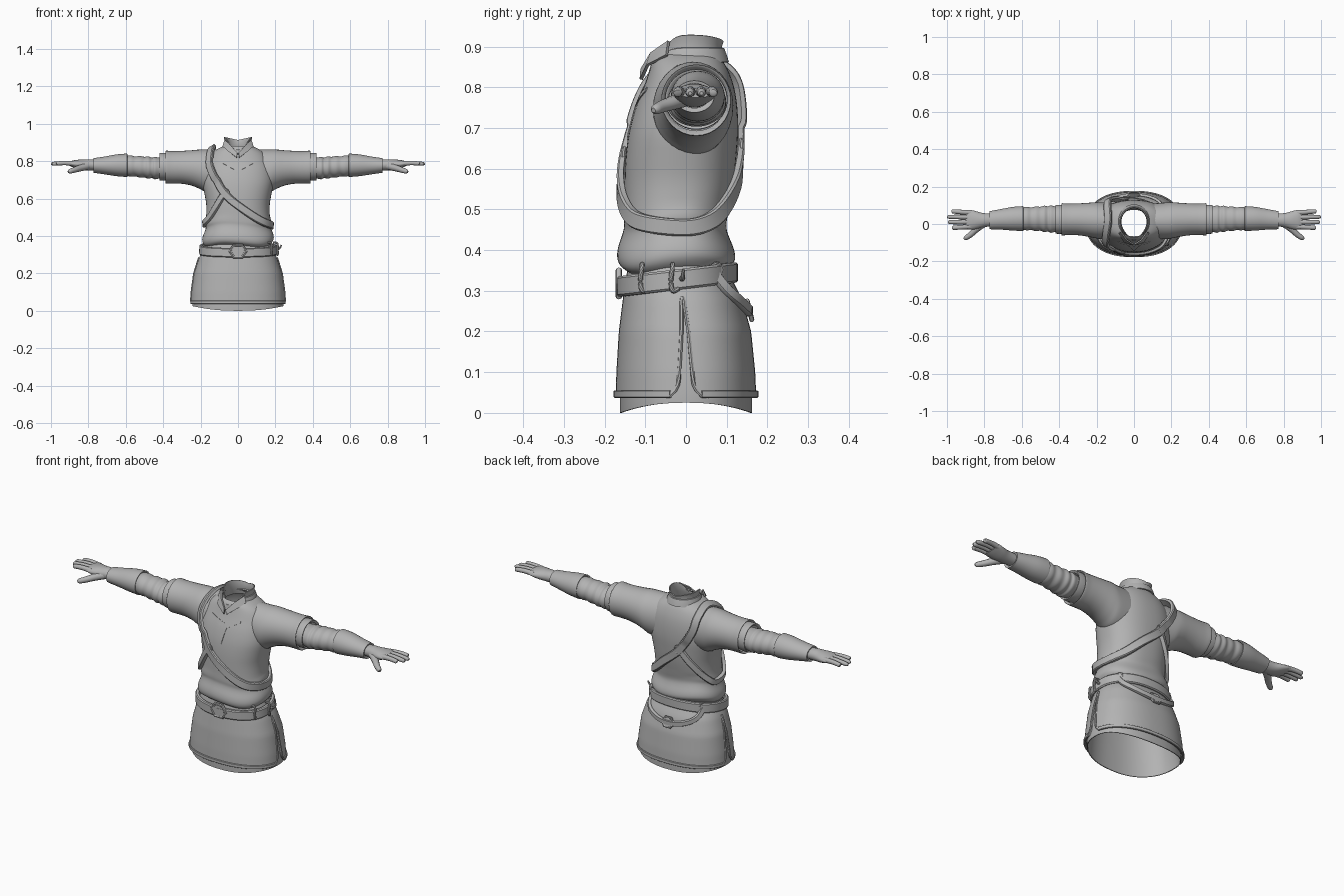
import bpy, bmesh, math
from mathutils import Vector

if "Cube" in bpy.data.objects:
    bpy.data.objects.remove(bpy.data.objects["Cube"])

grey = bpy.data.materials.new("cloth grey")
grey.diffuse_color = (0.45, 0.45, 0.45, 1)
grey.use_nodes = True
grey.node_tree.nodes["Principled BSDF"].inputs["Base Color"].default_value = grey.diffuse_color


# ---------- helpers ----------
def finish(name, bm, thick=0, mirror=False):
    bmesh.ops.recalc_face_normals(bm, faces=bm.faces)
    me = bpy.data.meshes.new(name)
    bm.to_mesh(me)
    bm.free()
    ob = bpy.data.objects.new(name, me)
    bpy.context.collection.objects.link(ob)
    me.materials.append(grey)
    if thick:
        m = ob.modifiers.new("thick", 'SOLIDIFY')
        m.thickness, m.offset = abs(thick), (1 if thick < 0 else -1)
    if mirror:
        ob.modifiers.new("mirror", 'MIRROR').use_mirror_merge = False
    return ob


def loft(name, rings, closed=True, cap=False, loop=False, **kw):
    bm = bmesh.new()
    rows = [[bm.verts.new(p) for p in r] for r in rings]
    n = len(rows[0])
    for k in range(len(rows) if loop else len(rows) - 1):
        a, b = rows[k], rows[(k + 1) % len(rows)]
        for i in range(n if closed else n - 1):
            j = (i + 1) % n
            bm.faces.new((a[i], a[j], b[j], b[i]))
    if cap:
        bm.faces.new(rows[0])
        bm.faces.new(rows[-1])
    return finish(name, bm, **kw)


def spline(pts, n=4, closed=False):
    pts = [Vector(p) for p in pts]
    c, out = len(pts), []
    get = (lambda i: pts[i % c]) if closed else (lambda i: pts[max(0, min(c - 1, i))])
    for i in range(c if closed else c - 1):
        p0, p1, p2, p3 = (get(i + k) for k in (-1, 0, 1, 2))
        for s in range(n):
            t = s / n
            out.append(0.5 * (2 * p1 + (p2 - p0) * t + (2 * p0 - 5 * p1 + 4 * p2 - p3) * t * t
                              + (3 * p1 - p0 - 3 * p2 + p3) * t ** 3))
    return out if closed else out + [pts[-1]]


def prof(P, z):
    z = max(P[0][0], min(P[-1][0], z))
    for a, b in zip(P, P[1:]):
        if z <= b[0]:
            t = (z - a[0]) / (b[0] - a[0])
            return [u + (v - u) * t for u, v in zip(a, b)]


E = 2.3  # slightly squared ellipse


def around(row, a):
    z, hx, yf, yb = row
    c, s = math.cos(a), math.sin(a)
    p = lambda v: math.copysign(abs(v) ** (2 / E), v)
    return Vector((hx * p(c), (yf + yb) / 2 + (yb - yf) / 2 * p(s), z))


def snap(P, p, off=0.004):
    z, hx, yf, yb = prof(P, p.z)
    yc, hy = (yf + yb) / 2, (yb - yf) / 2
    f = (abs(p.x / hx) ** E + abs((p.y - yc) / hy) ** E) ** (1 / E)
    if p.z < 0.7 or f < 1:
        f = max(f, 1e-4)
        p = Vector((p.x / f, yc + (p.y - yc) / f, p.z))
    return p + Vector((p.x, p.y - yc, 0)).normalized() * off


def front_y(P, x, z, sign=-1):
    _, hx, yf, yb = prof(P, z)
    return (yf + yb) / 2 + sign * (yb - yf) / 2 * max(0, 1 - abs(x / hx) ** E) ** (1 / E)


def ribbon(name, pts, w, th=0.012, loop=False):
    rings, n = [], len(pts)
    for i, p in enumerate(pts):
        a = pts[i - 1] if loop or i else p
        b = pts[(i + 1) % n] if loop or i < n - 1 else p
        t = (b - a).normalized()
        nrm = p - Vector((p.x * 0.3, 0, min(p.z, 0.72)))
        nrm = (nrm - t * nrm.dot(t)).normalized()
        s = t.cross(nrm) * w / 2
        o = nrm * th
        rings.append([p - s - o * .4, p + s - o * .4, p + s + o * .6, p + s * .8 + o,
                      p - s * .8 + o, p - s + o * .6])
    return loft(name, rings, cap=not loop, loop=loop)


def tube(name, pts, radii, seg=10, **kw):
    rings = []
    for i, p in enumerate(pts):
        d = pts[min(i + 1, len(pts) - 1)] - pts[max(i - 1, 0)]
        q = d.to_track_quat('Z', 'Y')
        r = radii(i / (len(pts) - 1))
        rings.append([p + q @ Vector((r * math.cos(k * math.tau / seg), r * math.sin(k * math.tau / seg), 0))
                      for k in range(seg)])
    return loft(name, rings, cap=True, **kw)


def arm(name, rows, n=4, seg=32):
    rings = [[(x, yc + ry * math.cos(k * math.tau / seg), zc + rz * math.sin(k * math.tau / seg))
              for k in range(seg)] for x, zc, yc, rz, ry in spline5(rows, n)]
    return loft(name, rings, cap=True, mirror=True) if name == "palm" else loft(name, rings, mirror=True)


def spline5(rows, n):
    # two passes, as vectors hold position and radii separately
    a = spline([r[:3] for r in rows], n)
    b = spline([(r[3], r[4], 0) for r in rows], n)
    return [(*u, v[0], v[1]) for u, v in zip(a, b)]


SEG = 64
ANG = [k * math.tau / SEG for k in range(SEG)]

# ---------- torso: rows are z, half width, front y, back y ----------
TORSO = [(.345, .165, -.14, .10), (.36, .182, -.162, .105), (.38, .191, -.169, .12), (.405, .188, -.166, .118),
         (.435, .176, -.156, .106), (.455, .172, -.152, .10), (.475, .176, -.153, .10), (.51, .17, -.152, .107),
         (.57, .17, -.151, .118), (.63, .18, -.148, .124), (.69, .19, -.14, .128), (.75, .185, -.124, .126),
         (.80, .17, -.104, .118), (.84, .145, -.09, .104), (.865, .11, -.082, .09), (.88, .078, -.07, .08)]
rings = []
for a4, b4 in zip(spline([r[:3] for r in TORSO], 3), spline([(r[3], 0, 0) for r in TORSO], 3)):
    row = (*a4, b4[0])
    ring = [around(row, a) for a in ANG]
    if row[0] < .5:  # soft folds of the blouse
        for p, a in zip(ring, ANG):
            p.z += .008 * math.sin(3 * a + 1)
    rings.append(ring)
loft("tunic_torso", rings, thick=.006)

# ---------- skirt ----------
SKIRT = [(.03, .254, -.173, .173), (.10, .249, -.171, .17), (.20, .235, -.165, .16),
         (.28, .21, -.155, .138), (.33, .186, -.148, .112), (.37, .17, -.14, .10)]


def under(z, a):
    p = around(prof(SKIRT, max(z, .03)), a)
    p = Vector((p.x * .955, p.y * .94, z))
    p.z += .025 * math.cos(a) ** 2 * max(0, 1 - z / .1)
    return p


loft("under_skirt", [[under(z, a) for a in ANG] for z in (0, .006, .03, .06, .1, .2, .28, .34)], thick=.004)

# front and back panels with a slit on each side
for name, s in (("front", -1), ("back", 1)):
    rows = []
    for i in range(25):
        z = .042 + (.365 - .042) * i / 24
        w = max(0, (.28 - z) / .24)
        gap = .02 + .10 * w + .12 * max(0, (.075 - z) / .035) ** 2 if z < .28 else 0
        rows.append([around(prof(SKIRT, z), s * (gap ** 1.15 + (math.pi - 2 * gap ** 1.15) * k / 40))
                     for k in range(41)])
    loft(name + "_skirt_panel", rows, closed=False, thick=.008)
    low = sum(1 for r in rows if r[0].z < .28)
    edge = [r[0] for r in rows[low:0:-1]] + rows[0] + [r[-1] for r in rows[1:low + 1]]
    tube(name + "_panel_trim", edge, lambda t: .005, 6)
    ribbon(name + "_hem_band", [p + Vector((0, 0, .004)) for p in rows[0]], .018, .005)

# ---------- sleeves and arms: rows are x, z, y, z radius, y radius ----------
arm("sleeve", [(.11, .745, .015, .118, .095), (.17, .748, .017, .114, .098), (.205, .757, .02, .105, .096),
               (.25, .764, .023, .094, .09), (.30, .767, .025, .088, .085), (.35, .767, .025, .087, .084),
               (.383, .768, .025, .088, .086), (.386, .768, .025, .084, .082), (.375, .768, .025, .075, .075)])
arm("sleeve_cuff", [(.36, .77, .025, .07, .072), (.385, .77, .025, .074, .077), (.415, .77, .025, .074, .077),
                    (.42, .77, .025, .071, .074), (.412, .77, .025, .06, .064)])
arm("lower_sleeve", [(.36, .765, .026, .052, .06), (.42, .763, .026, .056, .068), (.445, .763, .026, .06, .073),
                     (.46, .764, .027, .054, .067), (.48, .766, .027, .06, .071), (.50, .768, .028, .055, .064),
                     (.525, .77, .028, .058, .066), (.55, .772, .028, .053, .06), (.575, .774, .029, .057, .063),
                     (.61, .777, .029, .05, .055)])
arm("bracer", [(.60, .778, .029, .05, .055), (.592, .778, .029, .06, .064), (.60, .778, .029, .062, .066),
               (.65, .778, .028, .058, .063), (.71, .777, .025, .048, .055), (.765, .777, .021, .04, .049),
               (.772, .777, .021, .038, .047), (.768, .777, .021, .028, .036)])
arm("palm", [(.74, .778, .021, .027, .034), (.79, .78, .021, .03, .036), (.82, .78, .02, .029, .041),
             (.85, .782, .021, .026, .049), (.88, .785, .023, .019, .053), (.90, .786, .024, .011, .05)])
for name, y0, y1, tip in (("index", -.014, -.02, .97), ("middle", .011, .01, .995),
                          ("ring", .036, .038, 1.0), ("little", .06, .067, .975)):
    pts = spline([(.87, y0, .786), (.92, (y0 + y1) / 2, .79), (.96, y1, .788), (tip, y1, .785)], 4)
    tube(name + "_finger", pts, lambda t: .0135 - .003 * t if t < .9 else .0105 - .06 * (t - .9), mirror=True)
tube("thumb", spline([(.80, .005, .775), (.84, -.025, .764), (.875, -.058, .753), (.908, -.08, .743)], 4),
     lambda t: .021 - .009 * t if t < .9 else .0129 - .07 * (t - .9), mirror=True)

# ---------- collar ----------
def collar(a, r, z, drop, yc=.012):
    f = max(0, -math.sin(a)) ** 4
    return Vector((r * math.cos(a), yc + r * 1.06 * math.sin(a) - .016 * f, z - drop * f))


loft("inner_collar", [[collar(a, r, z + lift * abs(math.cos(a)), d) for a in ANG] for r, z, lift, d in
                      ((.074, .85, 0, .01), (.068, .88, 0, .03), (.067, .90, .01, .05), (.071, .913, .016, .075))],
     thick=.005)
loft("folded_collar", [[collar(a, r, z, d) for a in ANG] for r, z, d in
                       ((.07, .898, .035), (.077, .896, .036), (.083, .88, .045), (.088, .862, .045))], thick=.006)
for s in (-1, 1):
    lapel = [[(s * .072, -.045, .915), (s * .04, -.088, .885), (s * .004, -.112, .845)],
             [(s * .083, -.05, .88), (s * .055, -.098, .855), (s * .008, -.114, .82)]]
    loft("collar_lapel", lapel, closed=False, thick=.008)

# ---------- chest emblem plate, draped over the chest ----------
def emblem_low(x):
    return .745 + .045 * abs(x) / .085 - max(0, .075 * (1 - abs(x) / .018))


xs = [-.085 + .17 * k / 34 for k in range(35)]
rows = []
for j in range(6):
    row = []
    for x in xs:
        up = .775 + .025 * abs(x) / .085
        z = emblem_low(x) + (up - emblem_low(x)) * j / 5
        row.append((x, front_y(TORSO, x, z) - .003, z))
    rows.append(row)
loft("chest_emblem", rows, closed=False, thick=.006)


# ---------- harness straps ----------
def on(x, z, sign=-1):
    return (x, front_y(TORSO, x, z, sign), z)


main = spline([(-.13, .02, .872), (-.142, -.06, .835), (-.14, -.108, .76), on(-.07, .63), on(.03, .54),
               on(.13, .475), (.185, 0, .455), on(.13, .48, 1), on(.05, .555, 1), on(-.05, .65, 1),
               (-.12, .125, .76), (-.135, .10, .835)], 8, True)
ribbon("shoulder_strap", [snap(TORSO, p, .007) for p in main], .042, loop=True)
side = spline([on(-.07, .63), on(-.12, .545), on(-.16, .485), (-.18, 0, .46), on(-.15, .495, 1),
               on(-.10, .575, 1), on(-.05, .65, 1)], 8)
ribbon("side_strap", [snap(TORSO, p, .005) for p in side], .032)


def ring(name, loc, size, direction, seg=16, minor=.3, stretch=1):
    q = Vector(direction).to_track_quat('Z', 'Y')
    bpy.ops.mesh.primitive_torus_add(major_segments=seg, minor_segments=8, major_radius=size,
                                     minor_radius=size * minor, location=loc, rotation=q.to_euler())
    ob = bpy.context.object
    ob.name, ob.scale = name, (stretch, 1, 1)
    ob.data.materials.append(grey)
    bpy.ops.mesh.primitive_cylinder_add(vertices=seg, radius=size * .9, depth=.01, location=loc,
                                        rotation=q.to_euler())
    ob = bpy.context.object
    ob.name, ob.scale = name + "_plate", (stretch, 1, 1)
    ob.data.materials.append(grey)


ring("front_strap_ring", (-.07, -.15, .63), .02, (-.25, -1, 0))
ring("back_strap_ring", (-.05, .134, .65), .02, (-.2, 1, 0))

# ---------- belts ----------
belt = []
for a in ANG:
    p = around(prof(SKIRT, .325), a)
    p.z = .33 + .13 * p.y
    belt.append(snap(SKIRT, p, .008))
ribbon("belt", belt, .05, .012, loop=True)
ring("belt_buckle", (0, -.165, .318), .037, (0, -1, 0), 6, .22, 1.15)
hang = spline([(.17, .07, .352), (.155, .11, .30), (.08, .14, .262), (0, .15, .25), (-.08, .14, .262),
               (-.155, .11, .30), (-.17, .07, .352)], 6)
ribbon("hanging_belt", [snap(SKIRT, p, .008) for p in hang], .026, .01)
ring("hanging_belt_buckle", (0, .156, .252), .028, (0, 1, .25), 6, .22, 1.2)
for s in (-1, 1):
    p = snap(SKIRT, Vector((s * .16, .08, .352)), .016)
    ring("belt_side_ring", p, .015, (s, .6, 0))
for y in (-.105, -.03):  # loops hung over the belt
    p = snap(SKIRT, Vector((.17, y, .325)), .02)
    tube("belt_loop", spline([p + Vector((-.02, 0, .04)), p + Vector((.002, 0, .035)), p + Vector((.004, -.004, 0)),
                              p + Vector((.004, 0, -.025)), p + Vector((-.004, .014, -.02))], 5), lambda t: .006, 8)
tube("belt_hook", spline([(.18, -.01, .34), (.205, -.01, .33), (.222, -.008, .335), (.232, -.006, .352)], 5),
     lambda t: .009 - .005 * t, 8)

# ---------- apply modifiers and smooth ----------
bpy.ops.object.select_all(action='SELECT')
bpy.context.view_layer.objects.active = bpy.context.selected_objects[0]
bpy.ops.object.convert(target='MESH')
bpy.ops.object.shade_smooth_by_angle(angle=math.radians(40))
